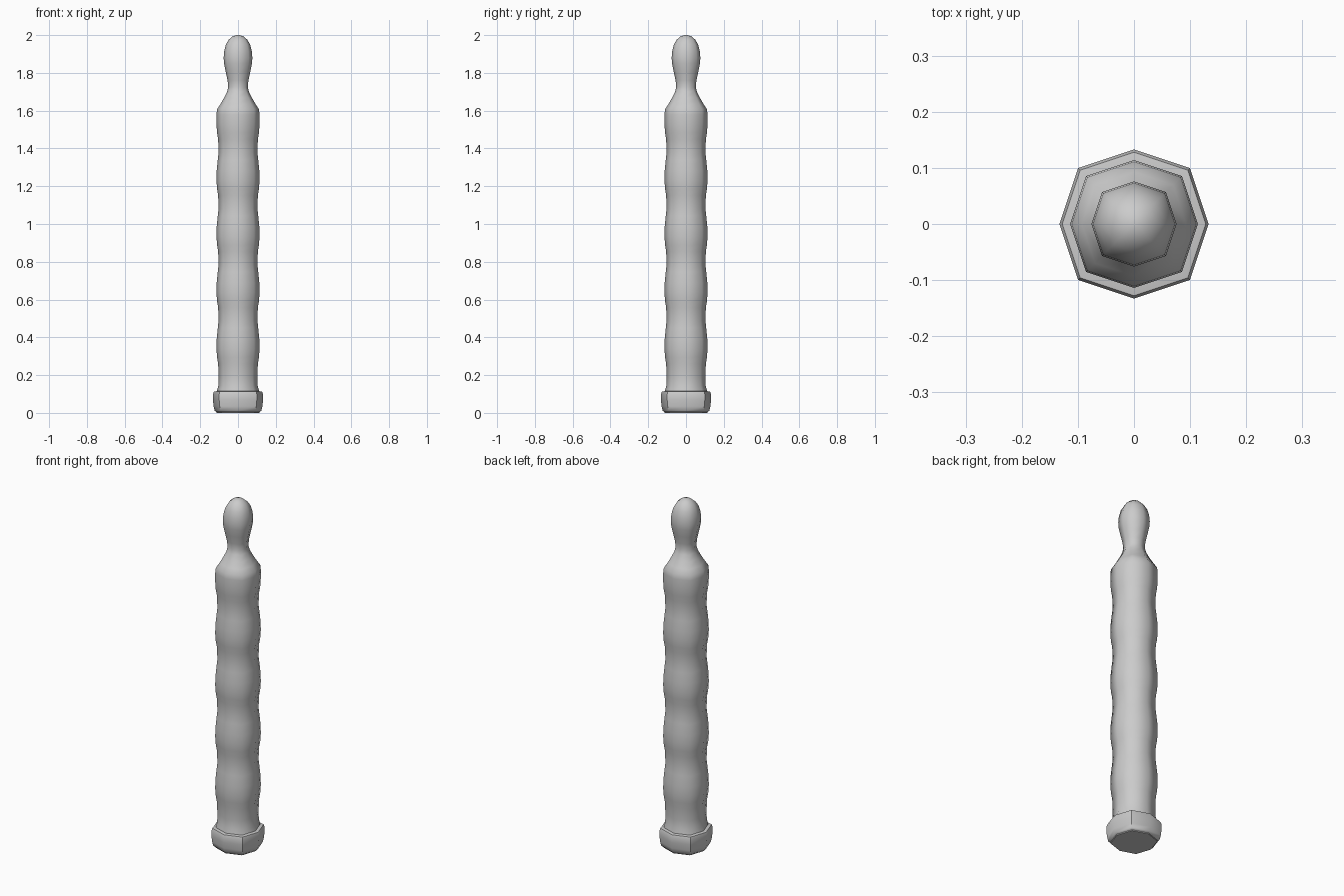
import bpy, bmesh, math

cube = bpy.data.objects.get("Cube")
if cube:
    bpy.data.objects.remove(cube, do_unlink=True)

grey = bpy.data.materials.new("light_grey")
grey.use_nodes = True
grey.diffuse_color = (0.6, 0.6, 0.6, 1)
grey.node_tree.nodes["Principled BSDF"].inputs["Base Color"].default_value = (0.6, 0.6, 0.6, 1)

SIDES = 8
DIAGONAL = 1.06  # the diagonal corners stand slightly further out


def lathe(name, profile, angle):
    """Eight-sided turned part from (radius, height) pairs, closed at both ends."""
    bm = bmesh.new()
    rings = []
    for r, z in profile:
        ring = []
        for i in range(SIDES):
            a = math.tau * i / SIDES
            k = r * (DIAGONAL if i % 2 else 1)
            ring.append(bm.verts.new((k * math.cos(a), k * math.sin(a), z)))
        rings.append(ring)
    for low, high in zip(rings, rings[1:]):
        for i in range(SIDES):
            j = (i + 1) % SIDES
            bm.faces.new((low[i], low[j], high[j], high[i]))
    bm.faces.new(rings[0][::-1])
    bm.faces.new(rings[-1])
    mesh = bpy.data.meshes.new(name)
    bm.to_mesh(mesh)
    bm.free()
    mesh.materials.append(grey)
    obj = bpy.data.objects.new(name, mesh)
    bpy.context.collection.objects.link(obj)
    bpy.ops.object.select_all(action="DESELECT")
    obj.select_set(True)
    bpy.context.view_layer.objects.active = obj
    bpy.ops.object.shade_smooth_by_angle(angle=math.radians(angle))
    return obj


# Base cap with softened rims
lathe("base_cap", [(0.115, 0.004), (0.124, 0.012), (0.129, 0.035), (0.133, 0.07),
                   (0.133, 0.098), (0.128, 0.112), (0.11, 0.115)], 50)

# Underside plate
lathe("base_underside", [(0.113, 0), (0.115, 0.005)], 30)

# Ribbed shaft: alternating grooves and bulges
shaft = [(0.113, 0.1), (0.11, 0.122), (0.104, 0.145)]
for n in range(5):
    z = 0.2 + 0.297 * n
    shaft += [(0.103, z - 0.01), (0.105, z + 0.06), (0.111, z + 0.095),
              (0.114, z + 0.14), (0.113, z + 0.19), (0.107, z + 0.25)]
shaft = shaft[:-3]

# Shoulder, neck and rounded tip
shaft += [(0.114, 1.53), (0.114, 1.58), (0.111, 1.608), (0.093, 1.635), (0.074, 1.668),
          (0.058, 1.70), (0.052, 1.725), (0.055, 1.76), (0.065, 1.805), (0.074, 1.85),
          (0.076, 1.88), (0.073, 1.915), (0.064, 1.95), (0.049, 1.976), (0.028, 1.994),
          (0.008, 2.0)]
lathe("ribbed_shaft_and_tip", shaft, 65)
